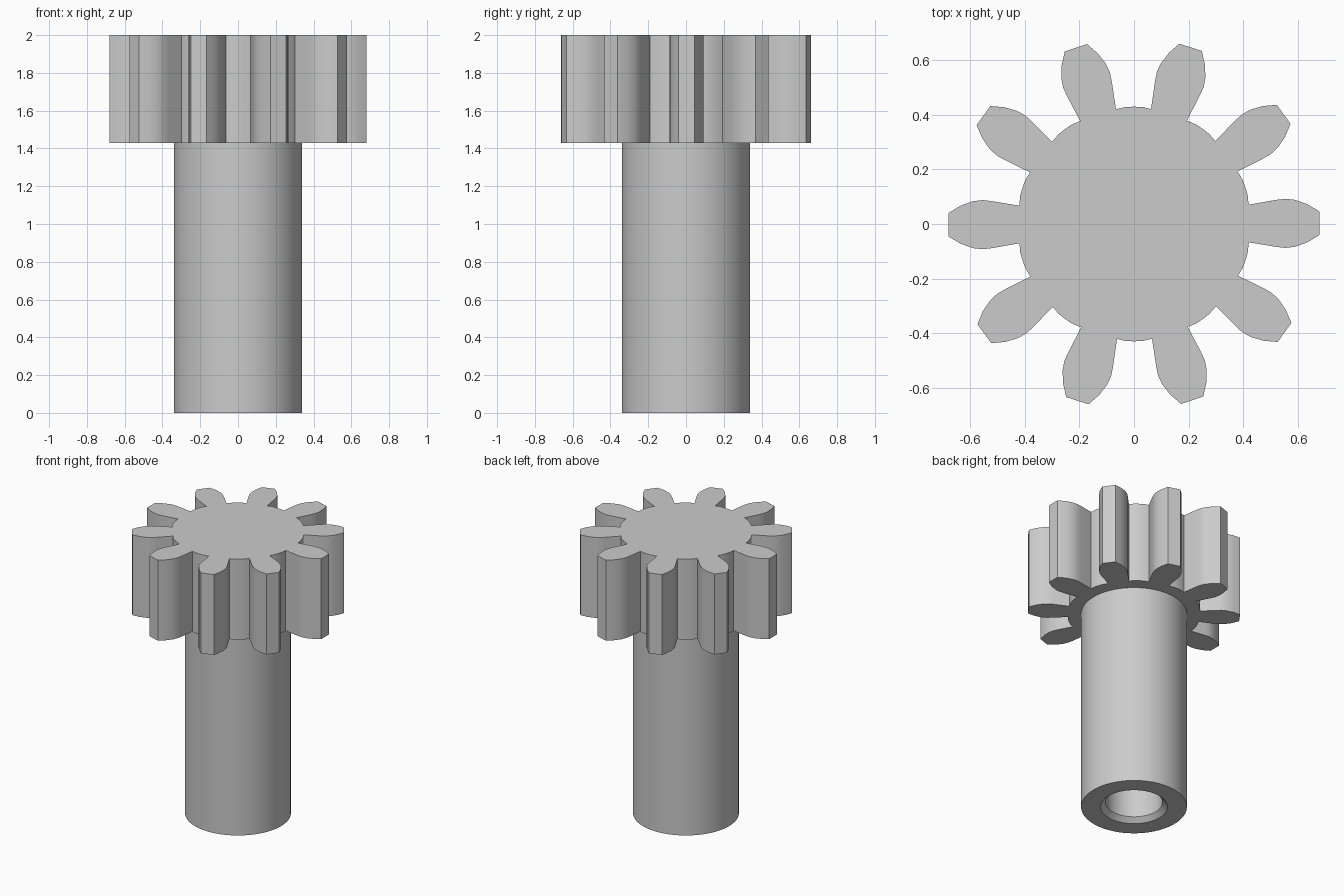
import bpy, bmesh
from math import radians, pi, cos, sin
from mathutils import Vector, Matrix

cube = bpy.data.objects.get("Cube")
if cube:
    bpy.data.objects.remove(cube, do_unlink=True)

TEETH = 10
ROOT_R = 0.43
GEAR_BOTTOM, GEAR_TOP = 1.43, 2.0

steel = bpy.data.materials.new("plain grey")
steel.use_nodes = True
grey = (0.6, 0.6, 0.6, 1)
steel.diffuse_color = grey
steel.node_tree.nodes["Principled BSDF"].inputs["Base Color"].default_value = grey


def finish(bm, name):
    bmesh.ops.recalc_face_normals(bm, faces=bm.faces)
    mesh = bpy.data.meshes.new(name)
    bm.to_mesh(mesh)
    bm.free()
    mesh.materials.append(steel)
    obj = bpy.data.objects.new(name, mesh)
    bpy.context.collection.objects.link(obj)
    bpy.ops.object.select_all(action="DESELECT")
    obj.select_set(True)
    bpy.context.view_layer.objects.active = obj
    bpy.ops.object.shade_smooth_by_angle(angle=radians(30))
    return obj


# Pinion: one tooth outline repeated around the axis, then extruded
flank = [(0.42, 0.069), (0.52, 0.086), (0.555, 0.09), (0.59, 0.086),
         (0.635, 0.07), (0.68, 0.043)]
tooth = [(x, -y) for x, y in flank] + flank[::-1]
outline = []
for i in range(TEETH):
    angle = 2 * pi * i / TEETH
    turn = Matrix.Rotation(angle + radians(0.25), 3, "Z")
    outline += [turn @ Vector((x, y, GEAR_BOTTOM)) for x, y in tooth]
    # rounded valley floor up to the next tooth
    for step in (-4, 0, 4):
        a = angle + pi / TEETH + radians(step)
        outline.append(Vector((ROOT_R * cos(a), ROOT_R * sin(a), GEAR_BOTTOM)))

bm = bmesh.new()
base = bm.faces.new([bm.verts.new(p) for p in outline])
top = bmesh.ops.extrude_face_region(bm, geom=[base], use_keep_orig=True)
bmesh.ops.translate(bm, vec=(0, 0, GEAR_TOP - GEAR_BOTTOM),
                    verts=[v for v in top["geom"] if isinstance(v, bmesh.types.BMVert)])
finish(bm, "pinion_gear")

# Shaft: lathed wall with a chamfered blind bore in the lower end
profile = [(0, 1.44), (0.34, 1.44), (0.34, 0), (0.215, 0),
           (0.183, 0.032), (0.183, 1.4), (0, 1.4)]
bm = bmesh.new()
verts = [bm.verts.new((r, 0, z)) for r, z in profile]
edges = [bm.edges.new(pair) for pair in zip(verts, verts[1:])]
bmesh.ops.spin(bm, geom=verts + edges, cent=(0, 0, 0), axis=(0, 0, 1),
               angle=2 * pi, steps=64, use_duplicate=False)
bmesh.ops.remove_doubles(bm, verts=bm.verts, dist=0.0005)
finish(bm, "shaft")
